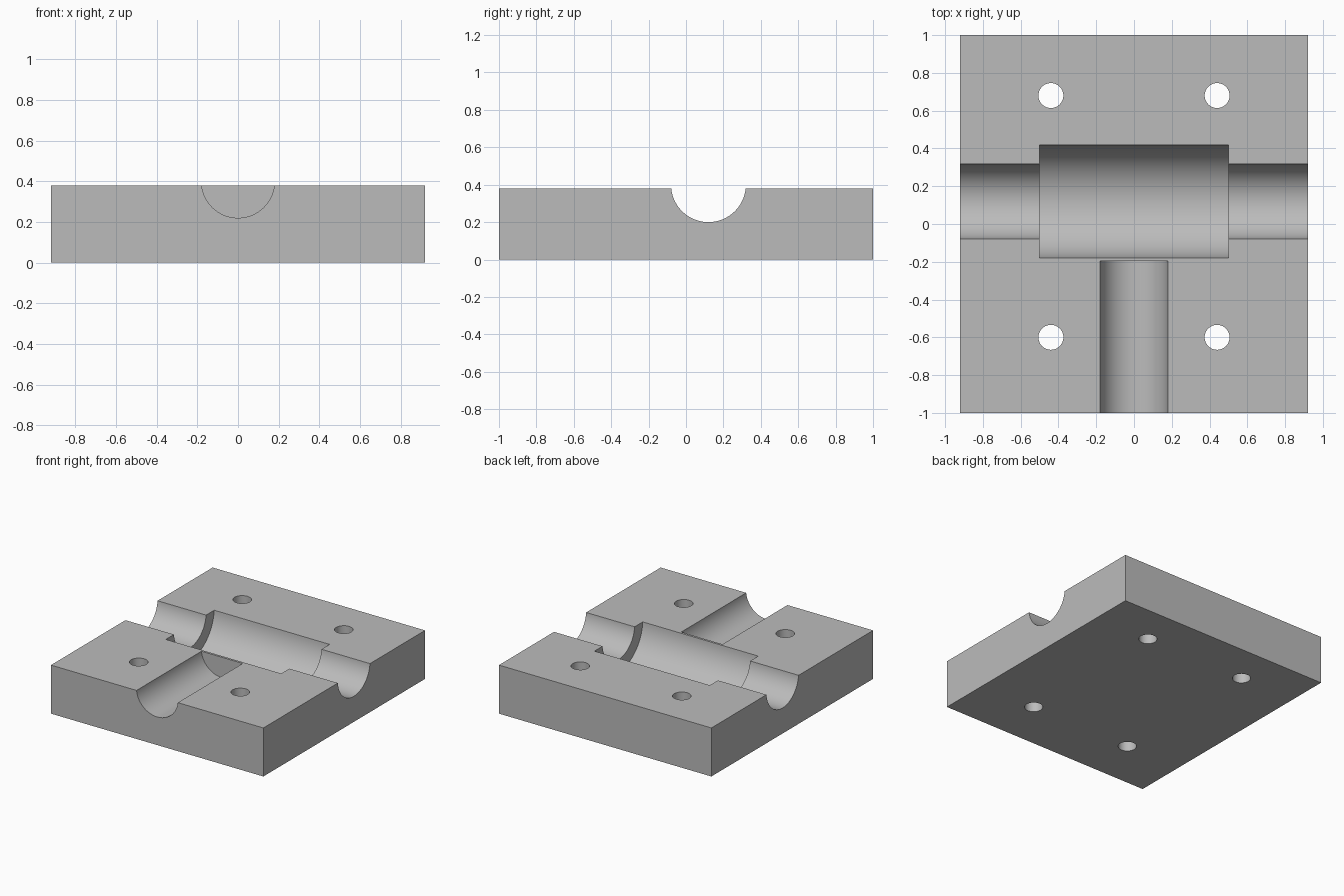
import bpy
import math

cube = bpy.data.objects.get("Cube")
if cube:
    bpy.data.objects.remove(cube, do_unlink=True)

HEIGHT = 0.38
AXIS_Z = 0.40      # bore axes sit just above the top face
BORE_Y = 0.12

grey = bpy.data.materials.new("plain grey")
grey.use_nodes = True
colour = (0.5, 0.5, 0.5, 1)
grey.diffuse_color = colour
grey.node_tree.nodes["Principled BSDF"].inputs["Base Color"].default_value = colour

# Block
bpy.ops.mesh.primitive_cube_add(size=1, location=(0, 0, HEIGHT / 2))
block = bpy.context.object
block.name = "mould_block"
block.scale = (1.84, 2, HEIGHT)
bpy.ops.object.transform_apply(location=True, rotation=False, scale=True)
block.data.materials.append(grey)


def cut(name, radius, length, location, rotation=(0, 0, 0), sides=96):
    """Subtract a cylinder from the block."""
    bpy.ops.mesh.primitive_cylinder_add(vertices=sides, radius=radius, depth=length,
                                        location=location, rotation=rotation)
    cutter = bpy.context.object
    cutter.name = name
    cutter.data.materials.append(grey)
    cutter.hide_render = True
    mod = block.modifiers.new(name, 'BOOLEAN')
    mod.operation = 'DIFFERENCE'
    mod.solver = 'EXACT'
    mod.object = cutter
    bpy.context.view_layer.objects.active = block
    bpy.ops.object.modifier_apply(modifier=mod.name)
    bpy.data.objects.remove(cutter, do_unlink=True)


# Cross channel and its wider central pocket
along_x = (0, math.pi / 2, 0)
cut("cross_channel", 0.2, 3, (0, BORE_Y, AXIS_Z), along_x)
cut("central_pocket", 0.3, 1, (0, BORE_Y, AXIS_Z), along_x)

# Front channel, stopping at a thin wall before the pocket
front_end = -0.197
cut("front_channel", 0.18, 1, (0, front_end - 0.5, AXIS_Z), (math.pi / 2, 0, 0))

# Bolt holes
for x in (-0.44, 0.44):
    for y in (-0.6, 0.68):
        cut("bolt_hole", 0.066, 1, (x, y, HEIGHT / 2), sides=48)

# Smooth bores, sharp edges
bpy.ops.object.select_all(action='DESELECT')
block.select_set(True)
bpy.context.view_layer.objects.active = block
bpy.ops.object.shade_smooth_by_angle(angle=math.radians(30))
